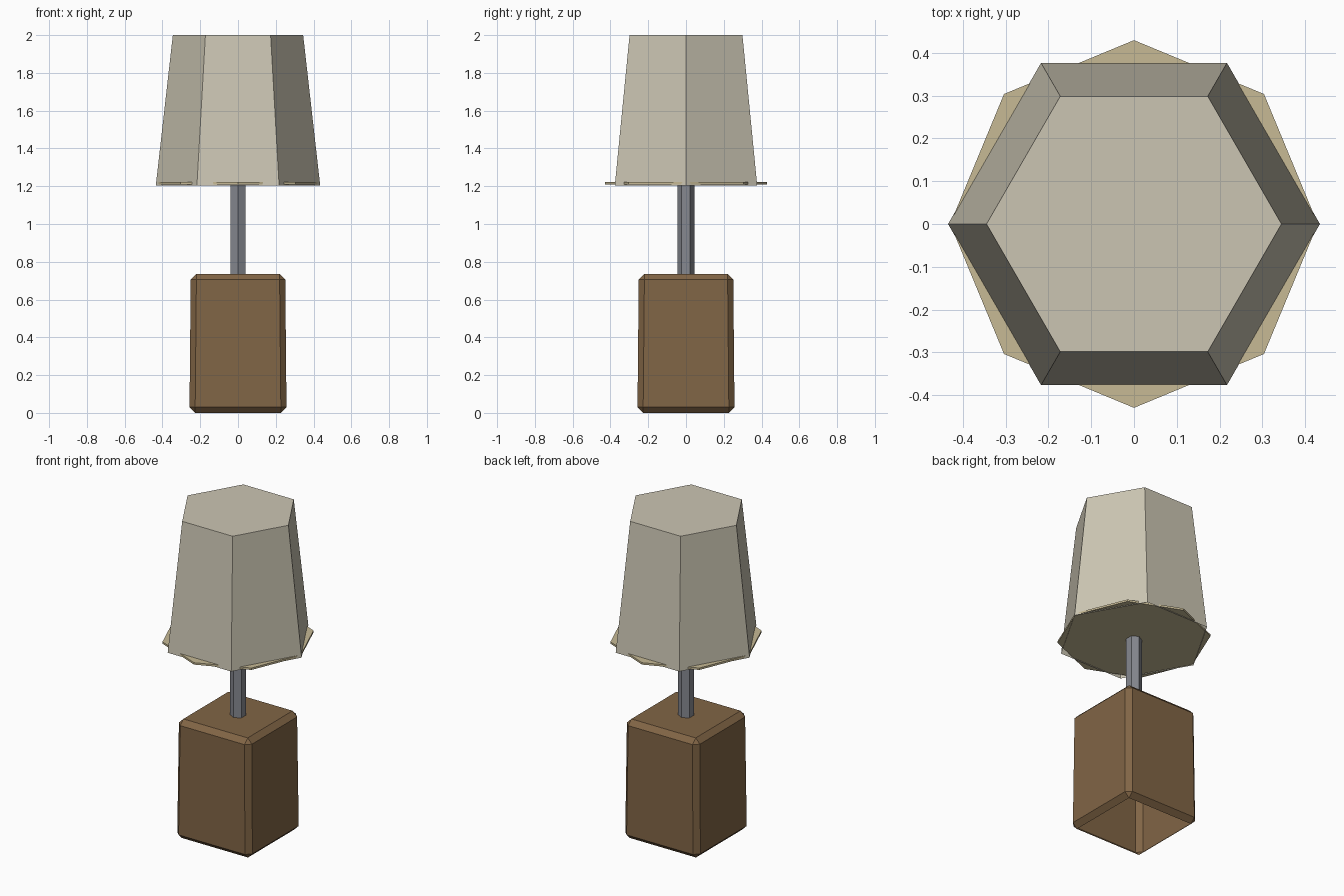
import bpy, bmesh
from math import radians
from mathutils import Matrix

if "Cube" in bpy.data.objects:
    bpy.data.objects.remove(bpy.data.objects["Cube"])


def material(name, rgb):
    m = bpy.data.materials.new(name)
    m.diffuse_color = (*rgb, 1)
    m.use_nodes = True
    m.node_tree.nodes["Principled BSDF"].inputs["Base Color"].default_value = m.diffuse_color
    return m


def finish(name, bm, mat):
    bmesh.ops.recalc_face_normals(bm, faces=bm.faces)
    me = bpy.data.meshes.new(name)
    bm.to_mesh(me)
    bm.free()
    me.materials.append(mat)
    ob = bpy.data.objects.new(name, me)
    bpy.context.collection.objects.link(ob)
    return ob


def drop_bottom(bm):
    low = min(bm.faces, key=lambda f: f.calc_center_median().z)
    bmesh.ops.delete(bm, geom=[low], context='FACES_ONLY')


def prism(name, sides, r_low, r_top, z0, z1, turn, mat, open_bottom=False):
    # turn = angle of the first corner, measured from +y
    bm = bmesh.new()
    place = Matrix.Translation((0, 0, (z0 + z1) / 2)) @ Matrix.Rotation(radians(turn), 4, 'Z')
    bmesh.ops.create_cone(bm, cap_ends=True, segments=sides, radius1=r_low,
                          radius2=r_top, depth=z1 - z0, matrix=place)
    if open_bottom:
        drop_bottom(bm)
    return finish(name, bm, mat)


wood = material("wood", (0.22, 0.13, 0.06))
metal = material("metal", (0.24, 0.25, 0.28))
cloth = material("cloth", (0.60, 0.56, 0.45))
lining = material("lining", (0.57, 0.49, 0.30))

# Base: slightly tapered, chamfered block, open underneath
bm = bmesh.new()
bmesh.ops.create_cube(bm, size=1)
for v in bm.verts:
    half = 0.25 if v.co.z > 0 else 0.257
    v.co = (2 * half * v.co.x, 2 * half * v.co.y, 0.735 * (v.co.z + 0.5))
bmesh.ops.bevel(bm, geom=bm.edges[:], offset=0.03, segments=1,
                affect='EDGES', profile=0.5)
drop_bottom(bm)
finish("base", bm, wood)

# Stem: six-sided rod
prism("stem", 6, 0.045, 0.045, 0.72, 1.215, 0, metal)

# Shade: tapered six-sided cover, open underneath
prism("shade", 6, 0.435, 0.345, 1.205, 2.0, 30, cloth, open_bottom=True)

# Lining: thin eight-sided plate closing the shade
prism("shade_lining", 8, 0.43, 0.43, 1.21, 1.222, 0, lining)
